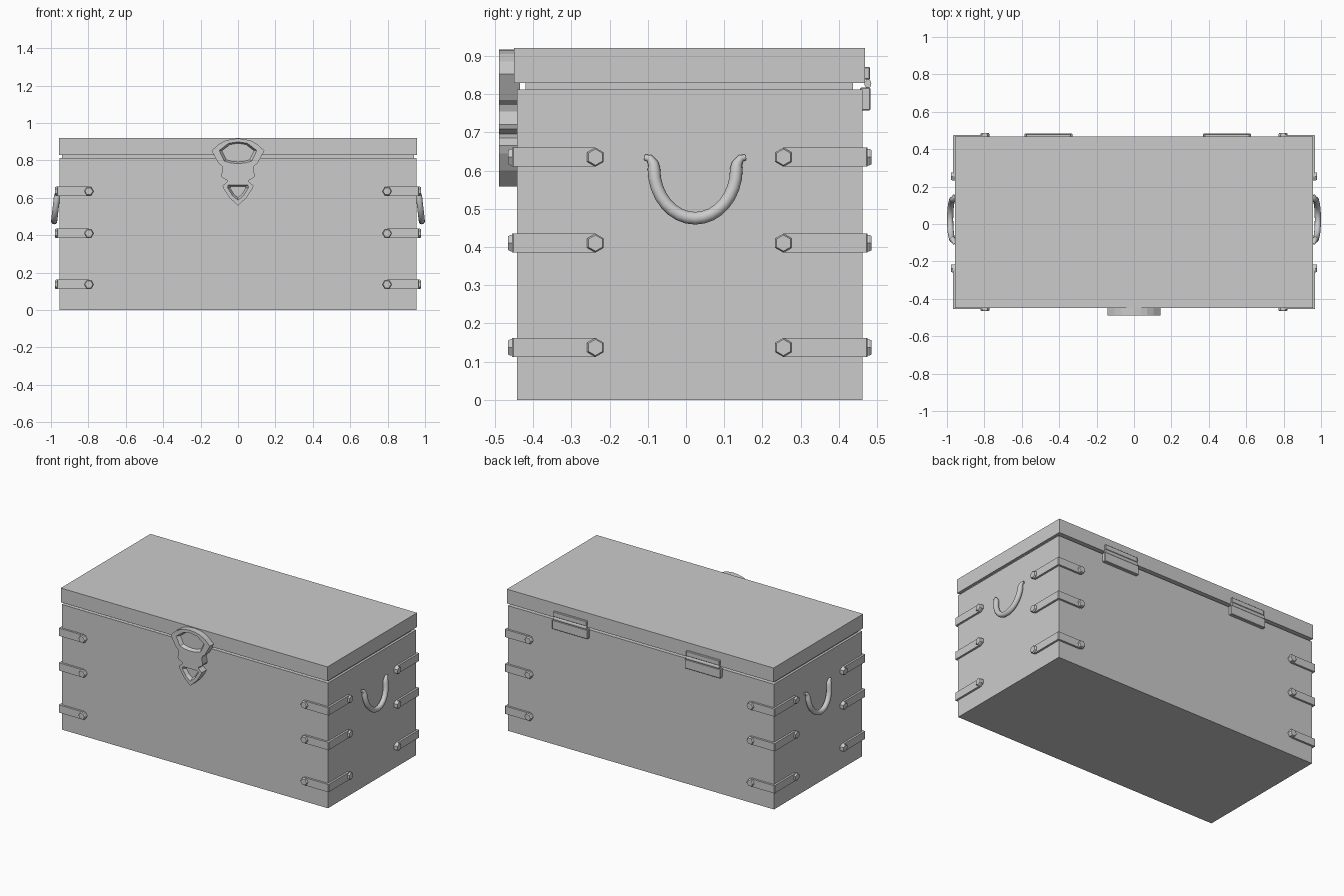
import bpy, bmesh, math
from mathutils import Vector, Matrix

if "Cube" in bpy.data.objects:
    bpy.data.objects.remove(bpy.data.objects["Cube"])


def finish(name, bm, smooth=False):
    bmesh.ops.recalc_face_normals(bm, faces=bm.faces)
    mesh = bpy.data.meshes.new(name)
    bm.to_mesh(mesh)
    bm.free()
    ob = bpy.data.objects.new(name, mesh)
    bpy.context.collection.objects.link(ob)
    if smooth:
        bpy.ops.object.select_all(action='DESELECT')
        ob.select_set(True)
        bpy.context.view_layer.objects.active = ob
        bpy.ops.object.shade_smooth_by_angle(angle=math.radians(40))
    return ob


def box(name, x0, x1, y0, y1, z0, z1, bevel=0):
    bm = bmesh.new()
    bmesh.ops.create_cube(bm, size=1)
    for v in bm.verts:
        v.co = ((x0 + x1) / 2 + v.co.x * (x1 - x0),
                (y0 + y1) / 2 + v.co.y * (y1 - y0),
                (z0 + z1) / 2 + v.co.z * (z1 - z0))
    if bevel:
        bmesh.ops.bevel(bm, geom=bm.edges[:], offset=bevel, segments=1, affect='EDGES')
    return finish(name, bm)


def loft(name, a, b, smooth=False):
    """Closed solid between two matching outlines."""
    bm = bmesh.new()
    va, vb = [bm.verts.new(p) for p in a], [bm.verts.new(p) for p in b]
    bm.faces.new(va)
    bm.faces.new(vb)
    for i in range(len(a)):
        j = (i + 1) % len(a)
        bm.faces.new((va[i], va[j], vb[j], vb[i]))
    return finish(name, bm, smooth)


def bolt(name, pos, normal, turn):
    """Chamfered hexagonal bolt head."""
    bm = bmesh.new()
    rings = []
    for r, h in ((0.025, 0), (0.025, 0.017), (0.021, 0.024)):
        rings.append([bm.verts.new((r * math.cos(turn + k * math.pi / 3),
                                    r * math.sin(turn + k * math.pi / 3), h)) for k in range(6)])
    for lo, hi in zip(rings, rings[1:]):
        for k in range(6):
            bm.faces.new((lo[k], lo[(k + 1) % 6], hi[(k + 1) % 6], hi[k]))
    bm.faces.new(rings[0])
    bm.faces.new(rings[-1])
    n, up = Vector(normal), Vector((0, 0, 1))
    rot = Matrix((up.cross(n), up, n)).transposed().to_4x4()
    bm.transform(Matrix.Translation(pos) @ rot)
    finish(name, bm)


# Chest body, inner rim and lid
X, YF, YB = 0.955, -0.442, 0.462
box("chest_body", -X, X, YF, YB, 0, 0.812)
box("inner_rim", -0.94, 0.94, -0.42, 0.437, 0.80, 0.84)
box("lid", -0.957, 0.957, -0.45, 0.469, 0.829, 0.921)

# Corner straps with bolts
T = 0.013
for sx in (-1, 1):
    for sy, yw, yb in ((-1, YF, -0.237), (1, YB, 0.255)):
        yo = yw + sy * T
        profile = [(0.797, yw - sy * 0.005), (0.797, yo), (X + T - 0.003, yo), (X + T, yo - sy * 0.003),
                   (X + T, yb), (X - 0.005, yb), (X - 0.005, yw - sy * 0.005)]
        for z in (0.635, 0.41, 0.137):
            loft("corner_strap", [(sx * x, y, z - 0.025) for x, y in profile],
                 [(sx * x, y, z + 0.025) for x, y in profile])
            bolt("strap_bolt", (sx * 0.797, yw, z), (0, sy, 0), 0)
            bolt("strap_bolt", (sx * X, yb, z), (sx, 0, 0), math.pi / 2)

# Side handles: tapering tube bent into a U and leaning outwards
for sx in (-1, 1):
    half = [(0.960, 0.131, 0.634, 0.008), (0.964, 0.119, 0.632, 0.010), (0.967, 0.110, 0.618, 0.014)]
    path = [(x, -y, z, r) for x, y, z, r in half]
    for k in range(17):
        a = math.pi * k / 16
        s = math.sin(a)
        path.append((0.968 + 0.015 * s, -0.108 * math.cos(a), 0.605 - 0.13 * s, 0.0165))
    path += half[::-1]
    bm = bmesh.new()
    rings = []
    for i, (x, y, z, r) in enumerate(path):
        p = Vector((x, y, z))
        t = (Vector(path[min(i + 1, len(path) - 1)][:3]) - Vector(path[max(i - 1, 0)][:3])).normalized()
        u = (Vector((1, 0, 0)) - t * t.x).normalized()
        w = t.cross(u)
        rings.append([bm.verts.new(p + r * (u * math.cos(k * math.pi / 6) + w * math.sin(k * math.pi / 6)))
                      for k in range(12)])
    for a, b in zip(rings, rings[1:]):
        for k in range(12):
            bm.faces.new((a[k], a[(k + 1) % 12], b[(k + 1) % 12], b[k]))
    bm.faces.new(rings[0])
    bm.faces.new(rings[-1])
    for v in bm.verts:
        v.co.x *= sx
        v.co.y += 0.024
    finish("side_handle", bm, True)


# Front clasp: mirrored outline with two tapered pockets
def mirrored(half, y):
    full = half + [(-x, z) for x, z in reversed(half) if x > 0]
    return [(x, y, z) for x, z in full]


outline = [(0, 0.917), (0.035, 0.914), (0.07, 0.905), (0.105, 0.885), (0.141, 0.852), (0.105, 0.785),
           (0.088, 0.772), (0.082, 0.755), (0.09, 0.72), (0.085, 0.708), (0.06, 0.695), (0.058, 0.685),
           (0.083, 0.665), (0.075, 0.645), (0.045, 0.60), (0, 0.558)]
clasp = loft("front_clasp", mirrored(outline, -0.435), mirrored(outline, -0.49))
pockets = [([(0, 0.899), (0.05, 0.891), (0.10, 0.853), (0.073, 0.797), (0.035, 0.786), (0, 0.784)], (0, 0.845), 0.86),
           ([(0, 0.668), (0.052, 0.668), (0.056, 0.655), (0.03, 0.613), (0, 0.588)], (0, 0.64), 0.75)]
for half, (cx, cz), f in pockets:
    def scaled(k):
        return [(x * k, cz + (z - cz) * k) for x, z in half]
    cutter = loft("pocket_cutter", mirrored(scaled(2 - f), -0.51), mirrored(scaled(f), -0.468))
    cutter.hide_render = True
    cutter.hide_viewport = True
    cutter.display_type = 'WIRE'
    mod = clasp.modifiers.new("pocket", 'BOOLEAN')
    mod.object = cutter
    mod.solver = 'EXACT'

# Back hinges: two leaves and a pin
for cx in (-0.457, 0.497):
    box("hinge_lower_leaf", cx - 0.128, cx + 0.128, 0.455, 0.483, 0.757, 0.817, 0.003)
    box("hinge_upper_leaf", cx - 0.12, cx + 0.12, 0.46, 0.482, 0.838, 0.871, 0.003)
    ring = [(0.476 + 0.009 * math.cos(k * math.pi / 6), 0.827 + 0.012 * math.sin(k * math.pi / 6)) for k in range(12)]
    loft("hinge_pin", [(cx - 0.12, y, z) for y, z in ring], [(cx + 0.12, y, z) for y, z in ring], True)
